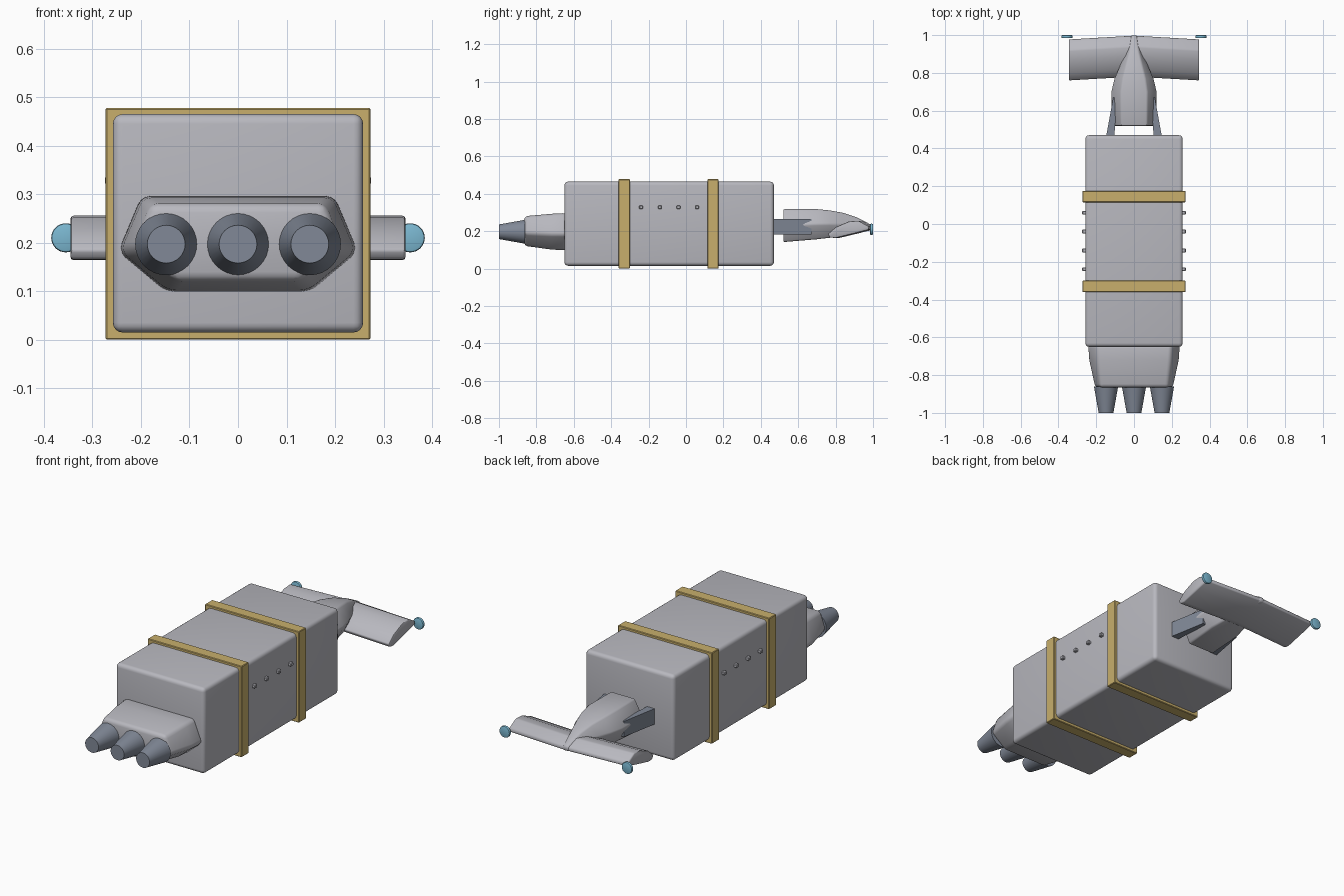
import bpy, bmesh, math

cube = bpy.data.objects.get("Cube")
if cube:
    bpy.data.objects.remove(cube, do_unlink=True)


def material(name, rgb):
    m = bpy.data.materials.new(name)
    m.use_nodes = True
    m.diffuse_color = (*rgb, 1)
    m.node_tree.nodes["Principled BSDF"].inputs["Base Color"].default_value = (*rgb, 1)
    return m


GREY = material("hull grey", (0.48, 0.48, 0.52))
GOLD = material("band gold", (0.58, 0.43, 0.15))
SLATE = material("engine slate", (0.22, 0.25, 0.31))
BLUE = material("light blue", (0.20, 0.48, 0.64))


def finish(obj, mat, bevel=0, segments=3, angle=30):
    obj.data.materials.append(mat)
    bpy.ops.object.select_all(action="DESELECT")
    obj.select_set(True)
    bpy.context.view_layer.objects.active = obj
    if bevel:
        mod = obj.modifiers.new("Bevel", "BEVEL")
        mod.width = bevel
        mod.segments = segments
        mod.limit_method = "ANGLE"
        mod.angle_limit = math.radians(25)
        bpy.ops.object.modifier_apply(modifier="Bevel")
    bpy.ops.object.shade_smooth_by_angle(angle=math.radians(angle))
    return obj


def loft(name, rings, mat, bevel=0, segments=3, angle=35):
    """Skin a row of matching closed rings and cap both ends."""
    bm = bmesh.new()
    rows = [[bm.verts.new(p) for p in ring] for ring in rings]
    n = len(rows[0])
    for a, b in zip(rows, rows[1:]):
        for i in range(n):
            j = (i + 1) % n
            bm.faces.new((a[i], a[j], b[j], b[i]))
    bm.faces.new(rows[0])
    bm.faces.new(rows[-1])
    bmesh.ops.recalc_face_normals(bm, faces=bm.faces)
    mesh = bpy.data.meshes.new(name)
    bm.to_mesh(mesh)
    bm.free()
    obj = bpy.data.objects.new(name, mesh)
    bpy.context.collection.objects.link(obj)
    return finish(obj, mat, bevel, segments, angle)


def box(name, center, size, mat, bevel=0, segments=3):
    bpy.ops.mesh.primitive_cube_add(size=1, location=center)
    obj = bpy.context.object
    obj.name = name
    obj.scale = size
    bpy.ops.object.transform_apply(location=False, rotation=False, scale=True)
    return finish(obj, mat, bevel, segments)


def cone(name, center, r_front, r_back, length, mat, bevel=0):
    """Round part along y, r_front being its -y end."""
    bpy.ops.mesh.primitive_cone_add(vertices=32, radius1=r_back, radius2=r_front,
                                    depth=length, location=center,
                                    rotation=(math.pi / 2, 0, 0))
    obj = bpy.context.object
    obj.name = name
    return finish(obj, mat, bevel, 2)


# Cargo body and the two bands around it
box("cargo_body", (0, -0.09, 0.24), (0.516, 1.12, 0.45), GREY, 0.02, 4)
for name, y in (("front_band", -0.33), ("rear_band", 0.145)):
    box(name, (0, y, 0.239), (0.546, 0.06, 0.478), GOLD, 0.003, 1)

# Row of small ports on each side
for side, s in (("left", 1), ("right", -1)):
    for i in range(4):
        box(f"{side}_port_{i + 1}", (s * 0.264, -0.24 + 0.1 * i, 0.328),
            (0.02, 0.02, 0.018), GREY, 0.003, 1)


# Engine block, tapering toward the nozzles
def engine_ring(y, wide, top, z_low, z_high):
    mid = z_low + (z_high - z_low) * 0.42
    half = [(top, z_high), (wide, mid), (wide * 0.6, z_low)]
    pts = half + [(-x, z) for x, z in reversed(half)]
    return [(x, y, z) for x, z in pts]


loft("engine_block",
     [engine_ring(-0.64, 0.248, 0.20, 0.098, 0.297),
      engine_ring(-0.72, 0.242, 0.195, 0.102, 0.293),
      engine_ring(-0.865, 0.21, 0.18, 0.122, 0.28)], GREY, 0.018)

# Three nozzles
for name, x in (("right", -0.148), ("middle", 0), ("left", 0.148)):
    cone(f"{name}_nozzle", (x, -0.93, 0.197), 0.039, 0.064, 0.14, SLATE)


# Tail hull
def hull_ring(y, wide, z_low, z_high):
    mid = (z_low + z_high) / 2
    half = [(wide * 0.58, z_high), (wide, mid), (wide * 0.65, z_low)]
    pts = half + [(-x, z) for x, z in reversed(half)]
    return [(x, y, z) for x, z in pts]


stations = [(0.52, 0.118, 0.142, 0.318), (0.70, 0.122, 0.157, 0.318),
            (0.77, 0.105, 0.165, 0.311), (0.84, 0.075, 0.175, 0.298),
            (0.91, 0.045, 0.19, 0.275), (0.96, 0.03, 0.20, 0.25),
            (0.998, 0.018, 0.205, 0.23)]
loft("tail_hull", [hull_ring(*s) for s in stations], GREY, 0.008, 2, 40)

# Tail wing, swept slightly forward at the tips
airfoil = [(0.758, 0.185), (0.80, 0.222), (0.87, 0.252), (0.92, 0.256),
           (0.975, 0.226), (0.978, 0.208), (0.90, 0.188), (0.80, 0.164),
           (0.77, 0.166)]
loft("tail_wing",
     [[(x, y + shift, z) for y, z in airfoil]
      for x, shift in ((-0.345, 0), (0, 0.02), (0.345, 0))], GREY, 0.006, 2, 45)

# Struts joining tail to body, and the wing tip lights
for side, s in (("left", 1), ("right", -1)):
    plan = [(0.15, 0.45), (0.11, 0.67), (0.09, 0.67), (0.105, 0.45)]
    loft(f"{side}_strut", [[(s * x, y, z) for x, y in plan]
                           for z in (0.183, 0.265)], SLATE)
    cone(f"{side}_tip_light", (s * 0.355, 0.992, 0.21), 0.03, 0.03, 0.016, BLUE, 0.005)
